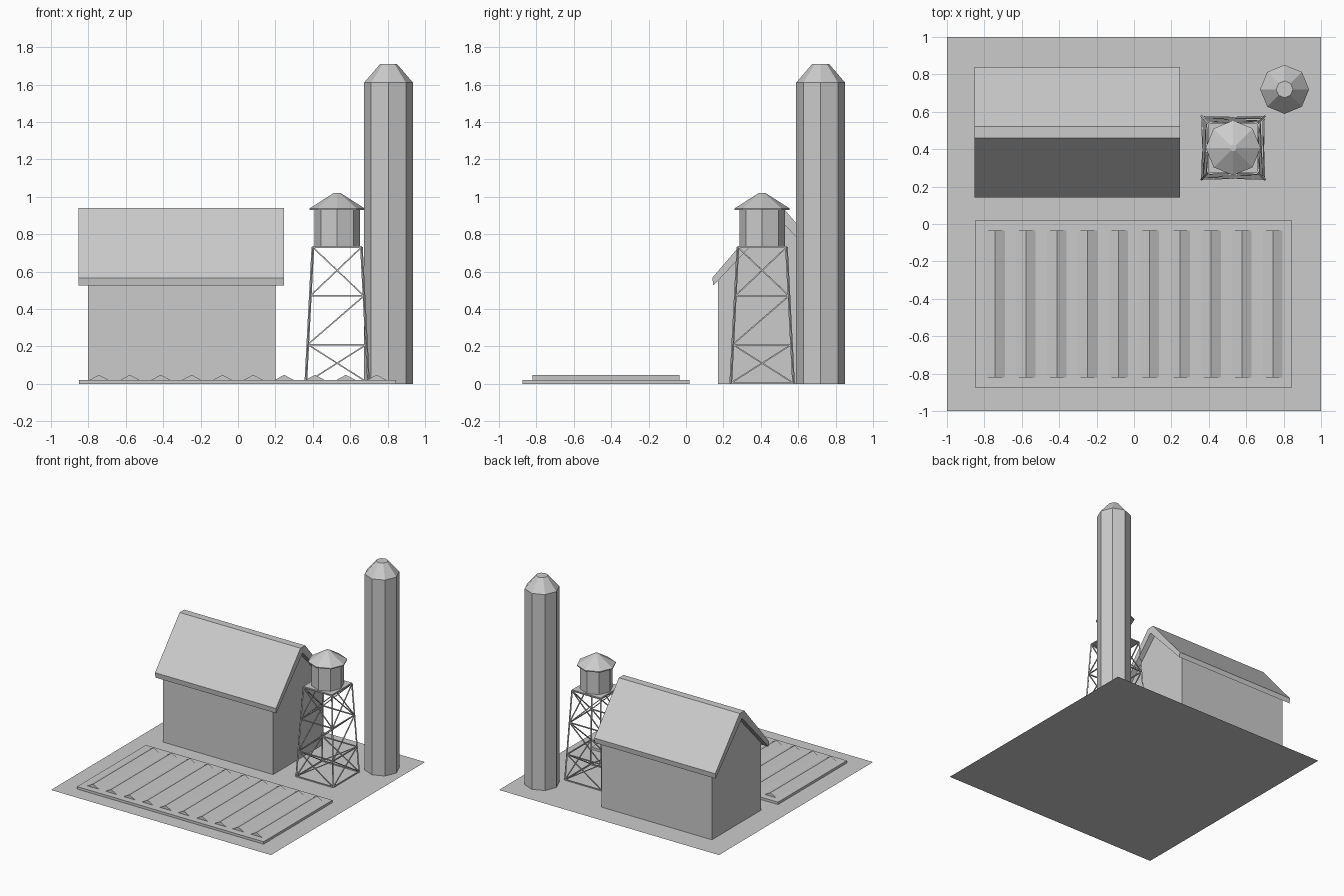
import bpy
import bmesh
import math
from mathutils import Vector

old = bpy.data.objects.get("Cube")
if old:
    bpy.data.objects.remove(old)

grey = bpy.data.materials.new("light grey")
grey.use_nodes = True
GREY = (0.6, 0.6, 0.6, 1)
grey.diffuse_color = GREY
grey.node_tree.nodes["Principled BSDF"].inputs["Base Color"].default_value = GREY


def finish(name, bm, fix_normals=True):
    if fix_normals:
        bmesh.ops.recalc_face_normals(bm, faces=bm.faces)
    mesh = bpy.data.meshes.new(name)
    bm.to_mesh(mesh)
    bm.free()
    mesh.materials.append(grey)
    obj = bpy.data.objects.new(name, mesh)
    bpy.context.collection.objects.link(obj)
    return obj


def add_prism(bm, profile, axis, start, end):
    """Extrude a closed profile along x or y; profile points are (other, z)."""
    def place(p, t):
        return (t, p[0], p[1]) if axis == "x" else (p[0], t, p[1])
    a = [bm.verts.new(place(p, start)) for p in profile]
    b = [bm.verts.new(place(p, end)) for p in profile]
    bm.faces.new(a)
    bm.faces.new(b[::-1])
    n = len(profile)
    for i in range(n):
        j = (i + 1) % n
        bm.faces.new((a[j], a[i], b[i], b[j]))


def lathe(name, cx, cy, rings, sides=8):
    """Stack of regular rings given as (radius, z), capped at both ends."""
    bm = bmesh.new()
    loops = []
    for r, z in rings:
        loops.append([bm.verts.new((cx + r * math.cos(math.tau * i / sides),
                                    cy + r * math.sin(math.tau * i / sides), z))
                      for i in range(sides)])
    for lo, hi in zip(loops, loops[1:]):
        for i in range(sides):
            j = (i + 1) % sides
            bm.faces.new((lo[i], lo[j], hi[j], hi[i]))
    bm.faces.new(loops[0][::-1])
    bm.faces.new(loops[-1])
    return finish(name, bm)


def add_bar(bm, p, q, width):
    """Square bar between two points."""
    p, q = Vector(p), Vector(q)
    d = (q - p).normalized()
    side = d.cross(Vector((0, 0, 1)))
    side = Vector((1, 0, 0)) if side.length < 0.01 else side.normalized()
    up = side.cross(d)
    h = width / 2
    ends = [[bm.verts.new(c + side * h * s + up * h * t)
             for s, t in ((-1, -1), (1, -1), (1, 1), (-1, 1))] for c in (p, q)]
    bm.faces.new(ends[0])
    bm.faces.new(ends[1][::-1])
    for i in range(4):
        j = (i + 1) % 4
        bm.faces.new((ends[0][j], ends[0][i], ends[1][i], ends[1][j]))


# Ground sheet
bm = bmesh.new()
bmesh.ops.create_grid(bm, x_segments=1, y_segments=1, size=1)
finish("ground", bm, fix_normals=False)

# Crop field: low bed with ten ridged rows
bm = bmesh.new()
add_prism(bm, [(-0.875, 0), (0.02, 0), (0.02, 0.02), (-0.875, 0.02)], "x", -0.85, 0.845)
finish("field_bed", bm)

bm = bmesh.new()
for i in range(10):
    x = -0.743 + 0.165 * i
    add_prism(bm, [(x - 0.052, 0.02), (x + 0.052, 0.02), (x, 0.048)], "y", -0.82, -0.035)
finish("crop_rows", bm)

# Barn walls with gables
MID = 0.49
bm = bmesh.new()
add_prism(bm, [(MID - 0.32, 0), (MID + 0.32, 0), (MID + 0.32, 0.557),
               (MID, 0.89), (MID - 0.32, 0.557)], "x", -0.803, 0.2)
finish("barn_walls", bm)

# Barn roof: thick folded slab with a narrow flat ridge
half = [(0.03, 0.94), (0.349, 0.567), (0.344, 0.525)]
roof = [(MID + y, z) for y, z in half] + [(MID, 0.89)]
roof += [(MID - y, z) for y, z in reversed(half)]
bm = bmesh.new()
add_prism(bm, roof, "x", -0.853, 0.246)
finish("barn_roof", bm)

# Silo
lathe("silo", 0.805, 0.72, [(0.131, 0), (0.131, 1.61), (0.045, 1.71)])

# Water tower
TX, TY = 0.53, 0.407
TOP = 0.73
LEVELS = [0.004, 0.21, 0.47, TOP]


def corner(i, z):
    """Corner of the tapering tower frame at a height."""
    h = 0.168 + (0.13 - 0.168) * z / TOP
    sx, sy = ((-1, -1), (1, -1), (1, 1), (-1, 1))[i % 4]
    return (TX + sx * h, TY + sy * h, z)


bm = bmesh.new()
for i in range(4):
    add_bar(bm, corner(i, LEVELS[0]), corner(i, TOP), 0.01)
    for z in LEVELS:
        add_bar(bm, corner(i, z), corner(i + 1, z), 0.008)
finish("tower_legs", bm)

bm = bmesh.new()
for i in range(4):
    for k, (lo, hi) in enumerate(zip(LEVELS, LEVELS[1:])):
        # opposite faces lean alike; the middle bay has one brace
        rising = (corner(i, lo), corner(i + 1, hi))
        falling = (corner(i + 1, lo), corner(i, hi))
        if k != 1 or i in (0, 1):
            add_bar(bm, *rising, 0.007)
        if k != 1 or i in (2, 3):
            add_bar(bm, *falling, 0.007)
finish("tower_braces", bm)

bm = bmesh.new()
add_prism(bm, [(TX - 0.13, TOP), (TX + 0.13, TOP), (TX + 0.13, TOP + 0.008),
               (TX - 0.13, TOP + 0.008)], "y", TY - 0.13, TY + 0.13)
finish("tower_platform", bm)

lathe("tank", TX, TY, [(0.122, 0.735), (0.122, 0.935)])
lathe("tank_roof", TX, TY, [(0.147, 0.93), (0.147, 0.938), (0.018, 1.02)])
